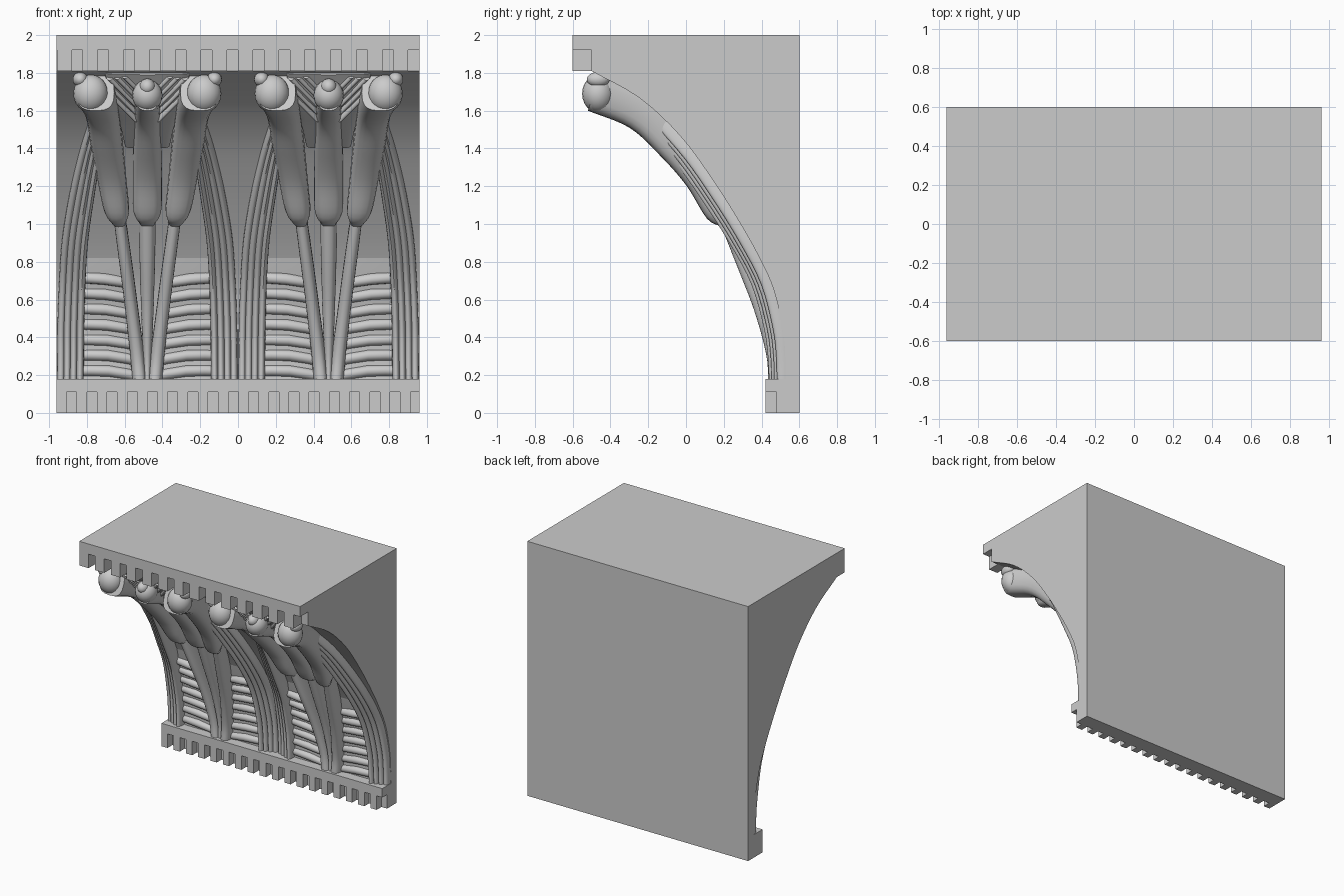
import bpy, bmesh
from math import cos, sin, pi, radians, copysign
from mathutils import Vector

if "Cube" in bpy.data.objects:
    bpy.data.objects.remove(bpy.data.objects["Cube"])

BAYS = {"left": -0.48, "right": 0.48}


def smooth(pts, n=5):
    """Catmull-Rom resampling of a list of equal-length tuples."""
    p = [Vector(q) for q in pts]
    p = [p[0] * 2 - p[1]] + p + [p[-1] * 2 - p[-2]]
    out = []
    for a, b, c, d in zip(p, p[1:], p[2:], p[3:]):
        for i in range(n):
            t = i / n
            out.append((b * 2 + (c - a) * t + (a * 2 - b * 5 + c * 4 - d) * t * t
                        + (b * 3 - a - c * 3 + d) * t ** 3) * 0.5)
    return out + [p[-2]]


def lerp(table, z):
    """Value at height z in a table of (value, z) rows running downwards."""
    for (a, za), (b, zb) in zip(table, table[1:]):
        if z >= zb:
            return a + (b - a) * (za - z) / (za - zb)
    return table[-1][0]


def add(name, bm, x=0.0, angle=40):
    bmesh.ops.recalc_face_normals(bm, faces=bm.faces)
    me = bpy.data.meshes.new(name)
    bm.to_mesh(me)
    bm.free()
    me.shade_smooth()
    me.set_sharp_from_angle(angle=radians(angle))
    ob = bpy.data.objects.new(name, me)
    ob.location.x = x
    bpy.context.collection.objects.link(ob)
    return ob


def add_to_bays(name, bm, mirror=True):
    """Place a part in both bays, mirrored about each bay's centre line."""
    first = add("left_" + name, bm, BAYS["left"])
    second = bpy.data.objects.new("right_" + name, first.data)
    second.location.x = BAYS["right"]
    bpy.context.collection.objects.link(second)
    if mirror:
        for ob in (first, second):
            ob.modifiers.new("mirror", "MIRROR").use_mirror_merge = False


def sweep(bm, rings, power=0.8, n=20):
    """Rings are (crest point, half-width vector, outward depth vector)."""
    loops = []
    for pos, side, out in rings:
        loop = []
        for i in range(n):
            a = 2 * pi * i / n
            c, s = (copysign(abs(f) ** power, f) for f in (cos(a), sin(a)))
            loop.append(bm.verts.new(pos + side * c + out * (s - 1) / 2))
        loops.append(loop)
    for a, b in zip(loops, loops[1:]):
        for i in range(n):
            j = (i + 1) % n
            bm.faces.new((a[i], a[j], b[j], b[i]))
    bm.faces.new(loops[0])
    bm.faces.new(loops[-1])


def strip(bm, pts, power=0.8, n=5):
    """Downward strip with rows (x, crest y, crest z, half width, depth)."""
    p = smooth(pts, n)
    rings = []
    for i, q in enumerate(p):
        t = p[min(i + 1, len(p) - 1)] - p[max(i - 1, 0)]
        out = Vector((0, t[2], -t[1])).normalized()
        rings.append((Vector(q[:3]), Vector((q[3], 0, 0)), out * q[4]))
    sweep(bm, rings, power)


def ball(bm, pos, radii):
    r = bmesh.ops.create_uvsphere(bm, u_segments=20, v_segments=12, radius=1)
    bmesh.ops.scale(bm, vec=radii, verts=r["verts"])
    bmesh.ops.translate(bm, vec=pos, verts=r["verts"])


# Body: side profile with the concave wall, extruded across the width
wall = [tuple(v) for v in smooth([
    (-0.5, 1.81), (-0.246, 1.667), (-0.034, 1.47), (0.135, 1.243), (0.283, 1.01),
    (0.389, 0.82), (0.468, 0.64), (0.52, 0.386), (0.526, 0.18)], 4)]
profile = [(0.6, 2), (-0.6, 2), (-0.6, 1.92), (-0.5, 1.92)] + wall + [
    (0.42, 0.18), (0.42, 0.11), (0.48, 0.11), (0.48, 0), (0.6, 0)]
bm = bmesh.new()
face = bm.faces.new([bm.verts.new((-0.96, y, z)) for y, z in profile])
ext = bmesh.ops.extrude_face_region(bm, geom=[face])
bmesh.ops.translate(bm, vec=(1.92, 0, 0),
                    verts=[v for v in ext["geom"] if isinstance(v, bmesh.types.BMVert)])
add("wall_body", bm, angle=30)


# Dentils: the blocks left between evenly spaced notches
def dentils(name, start, step, gap, count, y0, y1, z0, z1):
    bm = bmesh.new()
    for i in range(count):
        x1 = start + i * step
        x0 = max(-0.96, x1 - step + gap)
        r = bmesh.ops.create_cube(bm, size=1)
        bmesh.ops.scale(bm, vec=(x1 - x0, y1 - y0, z1 - z0), verts=r["verts"])
        bmesh.ops.translate(bm, vec=((x0 + x1) / 2, (y0 + y1) / 2, (z0 + z1) / 2),
                            verts=r["verts"])
    add(name, bm)


dentils("cornice_dentils", -0.88, 0.137, 0.058, 14, -0.6, -0.5, 1.81, 1.92)
dentils("base_dentils", -0.907, 0.107, 0.053, 18, 0.42, 0.48, 0, 0.11)

# Heavy columns, with bulbous heads under the cornice
crest = [(-0.52, 1.60), (-0.3, 1.51), (-0.14, 1.365), (0, 1.206), (0.11, 1.03), (0.19, 0.985)]
side_u = [-0.275, -0.237, -0.215, -0.19, -0.162, -0.15]
side_w = [0.1, 0.09, 0.085, 0.077, 0.066, 0.04]
mid_w = [0.062, 0.072, 0.076, 0.078, 0.075, 0.045]
depth = [0.21, 0.21, 0.2, 0.19, 0.18, 0.1]

bm = bmesh.new()
strip(bm, [(u, y, z, w, d) for u, (y, z), w, d in zip(side_u, crest, side_w, depth)], 0.7)
ball(bm, (-0.3, -0.465, 1.69), (0.092, 0.085, 0.1))
ball(bm, (-0.355, -0.465, 1.765), (0.04, 0.06, 0.04))
add_to_bays("side_columns", bm)

bm = bmesh.new()
strip(bm, [(0, y + 0.02, z, w, d) for (y, z), w, d in zip(crest, mid_w, depth)], 0.7)
ball(bm, (0, -0.45, 1.68), (0.08, 0.085, 0.085))
ball(bm, (0, -0.485, 1.725), (0.042, 0.055, 0.045))
add_to_bays("middle_column", bm, False)

# Slender stems below the columns, converging at the base
stem = [(0.17, 1.03), (0.257, 0.81), (0.36, 0.545), (0.425, 0.307), (0.435, 0.16)]
bm = bmesh.new()
strip(bm, [(u, y, z, w, 0.14) for u, (y, z), w in zip(
    [-0.15, -0.12, -0.085, -0.055, -0.04], stem, [0.032, 0.034, 0.035, 0.037, 0.038])])
add_to_bays("side_stems", bm)
bm = bmesh.new()
strip(bm, [(0, y + 0.015, z, w, 0.14) for (y, z), w in zip(
    stem, [0.045, 0.042, 0.034, 0.025, 0.02])])
add_to_bays("middle_stem", bm, False)

# Web between the column heads, with slanting ridges
bm = bmesh.new()
strip(bm, [(0, -0.49, 1.79, 0.23, 0.06), (0, -0.37, 1.65, 0.2, 0.09),
           (0, -0.22, 1.52, 0.15, 0.08), (0, -0.08, 1.4, 0.12, 0.06)], 0.5)
add_to_bays("head_web", bm, False)
bm = bmesh.new()
for u0, z0 in [(-0.2, 1.68), (-0.2, 1.72), (-0.2, 1.76), (-0.16, 1.765), (-0.12, 1.77)]:
    drop = -0.06 - u0
    strip(bm, [(u0 + drop * t, -0.51 + (1.79 - z0 + drop * t) * 0.88, z0 - drop * t, 0.017, 0.05)
               for t in (0, 0.5, 1)], 1, 3)
add_to_bays("web_ridges", bm)

# Arch mouldings: four ridges stepping forward towards the bay
outer = [(-0.29, 1.56), (-0.36, 1.34), (-0.41, 1.13), (-0.455, 0.86), (-0.473, 0.5), (-0.475, 0.16)]
inner = [(-0.2, 1.56), (-0.25, 1.32), (-0.28, 1.13), (-0.31, 0.95), (-0.335, 0.6), (-0.34, 0.16)]
bm = bmesh.new()
for k in range(4):
    t = (k + 0.5) / 4
    rows = []
    for z in (1.54, 1.34, 1.13, 0.9, 0.68, 0.45, 0.3, 0.16):
        a, b = lerp(outer, z), lerp(inner, z)
        h = (0.055 + 0.017 * k) * (0.75 + 0.4 * z)
        rows.append((a + (b - a) * t, lerp(wall, z) - h, z, (b - a) / 7, h * 0.9 + 0.03))
    strip(bm, rows, 0.85, 4)
add_to_bays("arch_mouldings", bm)

# Ribbed panels: a thin backing and rows of rounded slats
bm = bmesh.new()
strip(bm, [(-0.225 + 0.02 * (0.8 - z), lerp(wall, z) - h, z, 0.14, 0.06)
           for z, h in ((0.84, -0.005), (0.74, 0.02), (0.5, 0.03), (0.3, 0.03), (0.16, 0.03))], 0.4)
add_to_bays("panel_backing", bm)
bm = bmesh.new()
for i in range(7):
    z = 0.21 + 0.083 * i
    u0, u1 = -0.345, -0.065 - 0.008 * i
    rings = []
    for t in (0, 0.15, 0.5, 0.85, 1):
        zz = z + 0.012 - 0.025 * t + 0.012 * sin(pi * t)
        up = Vector((0, lerp(wall, zz + 0.02) - lerp(wall, zz - 0.02), 0.04)).normalized()
        out = Vector((0, -up.z, up.y))
        pos = Vector((u0 + (u1 - u0) * t, lerp(wall, zz), zz)) + out * (0.045 + 0.015 * sin(pi * t))
        rings.append((pos, up * 0.03, out * 0.07))
    sweep(bm, rings, 1, 14)
add_to_bays("panel_slats", bm)
